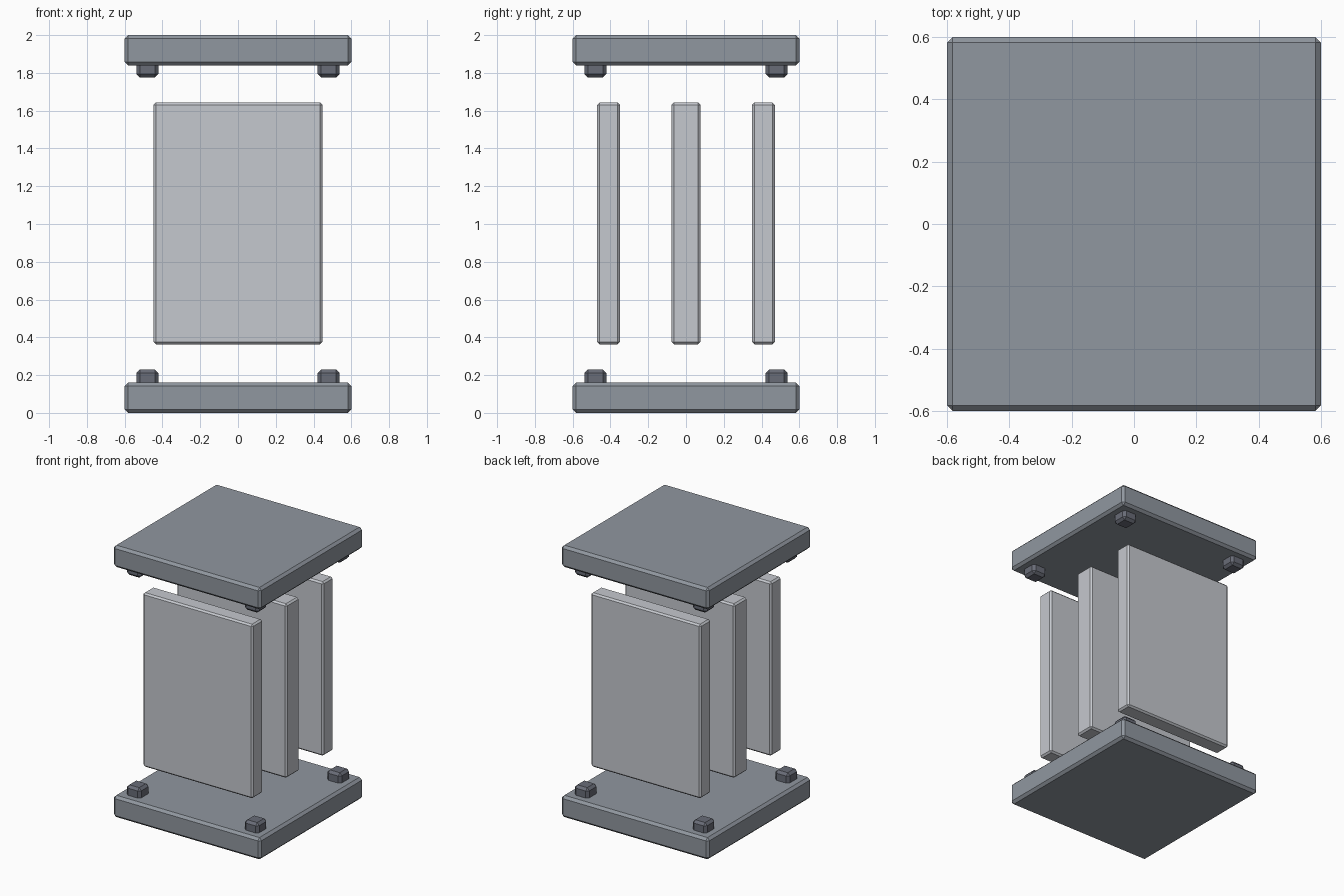
import bpy
import bmesh
from mathutils import Matrix, Vector

old = bpy.data.objects.get("Cube")
if old:
    bpy.data.objects.remove(old, do_unlink=True)


def material(name, rgb):
    mat = bpy.data.materials.new(name)
    mat.use_nodes = True
    color = (*rgb, 1.0)
    mat.diffuse_color = color
    mat.node_tree.nodes["Principled BSDF"].inputs["Base Color"].default_value = color
    return mat


plate_gray = material("blue gray", (0.28, 0.31, 0.35))
panel_gray = material("light gray", (0.56, 0.58, 0.62))
peg_gray = material("dark gray", (0.14, 0.15, 0.185))


def block(name, low, high, chamfer, mat):
    """Flat-shaded box between two corners with single chamfered edges."""
    low, high = Vector(low), Vector(high)
    bm = bmesh.new()
    bmesh.ops.create_cube(
        bm, size=1.0,
        matrix=Matrix.Translation((low + high) / 2) @ Matrix.Diagonal((*(high - low), 1)))
    bmesh.ops.bevel(bm, geom=bm.edges[:], offset=chamfer, segments=1,
                    affect='EDGES', profile=0.5)
    mesh = bpy.data.meshes.new(name)
    bm.to_mesh(mesh)
    bm.free()
    mesh.materials.append(mat)
    obj = bpy.data.objects.new(name, mesh)
    bpy.context.collection.objects.link(obj)
    return obj


# Base and top plates
HALF = 0.6
block("base_plate", (-HALF, -HALF, 0), (HALF, HALF, 0.16), 0.018, plate_gray)
block("top_plate", (-HALF, -HALF, 1.84), (HALF, HALF, 2), 0.018, plate_gray)

# Corner pegs, sunk into the plates
PEG = 0.058
for side, x in (("left", 0.48), ("right", -0.48)):
    for end, y in (("front", -0.48), ("back", 0.48)):
        for level, z0, z1 in (("lower", 0.11, 0.23), ("upper", 1.775, 1.895)):
            block(f"{level}_peg_{end}_{side}", (x - PEG, y - PEG, z0),
                  (x + PEG, y + PEG, z1), 0.018, peg_gray)

# Three upright panels, the middle one thicker
for name, y, half in (("front_panel", -0.41, 0.06),
                      ("middle_panel", 0, 0.076),
                      ("back_panel", 0.41, 0.06)):
    block(name, (-0.447, y - half, 0.363), (0.447, y + half, 1.643), 0.012, panel_gray)
